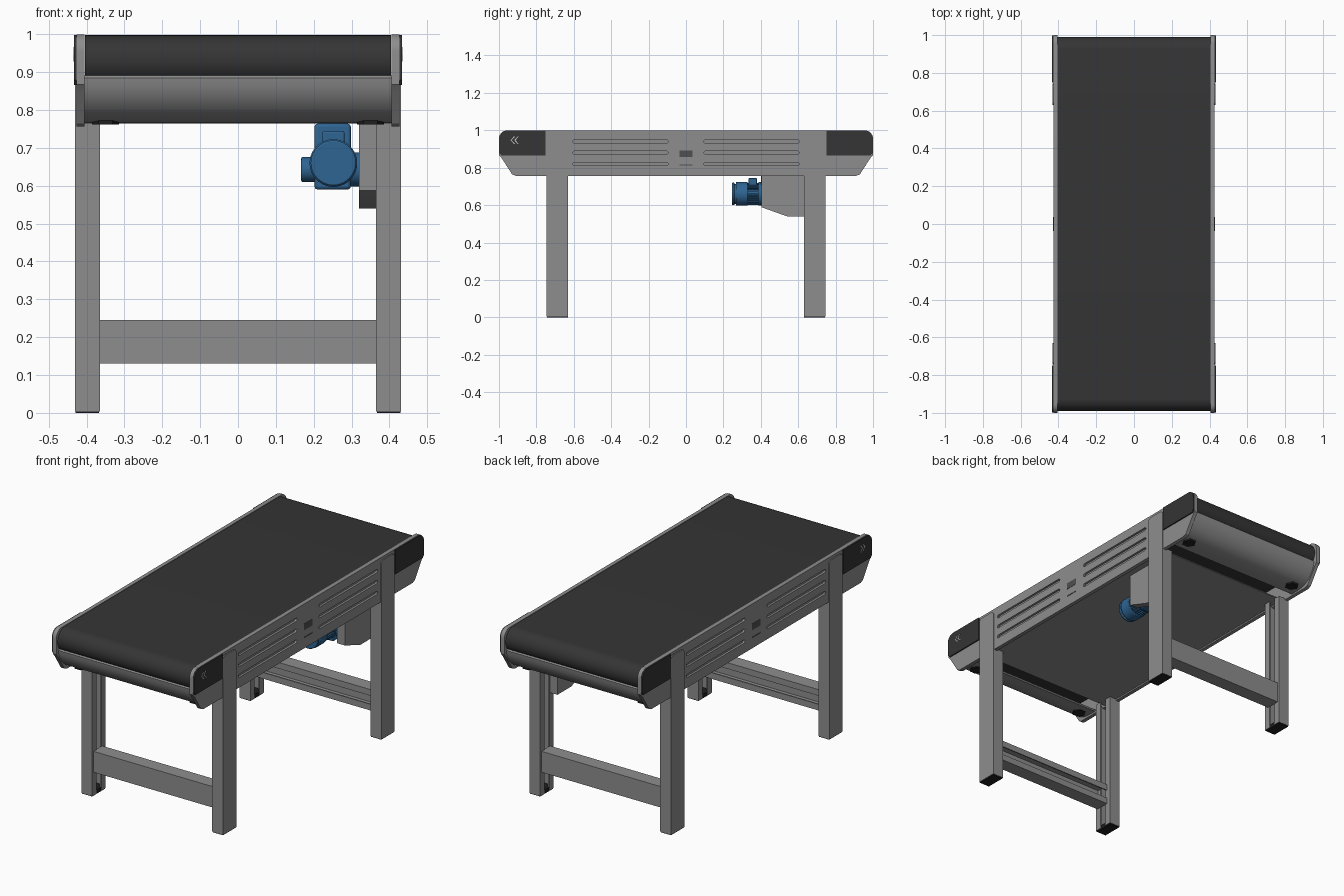
import bpy, bmesh, math
from math import cos, sin, pi

if "Cube" in bpy.data.objects:
    bpy.data.objects.remove(bpy.data.objects["Cube"])


def material(name, rgb):
    m = bpy.data.materials.new(name)
    m.diffuse_color = (*rgb, 1)
    m.use_nodes = True
    m.node_tree.nodes["Principled BSDF"].inputs["Base Color"].default_value = m.diffuse_color
    return m


GREY = material("frame grey", (0.27, 0.27, 0.27))
BELT = material("belt charcoal", (0.035, 0.035, 0.035))
BLACK = material("rubber black", (0.014, 0.014, 0.014))
BLUE = material("motor blue", (0.028, 0.13, 0.29))
DARK = material("badge dark grey", (0.08, 0.08, 0.08))
LIGHT = material("arrow light grey", (0.6, 0.6, 0.6))

ORDER = {"x": lambda p, h: (h, p[0], p[1]),
         "y": lambda p, h: (p[0], h, p[1]),
         "z": lambda p, h: (p[0], p[1], h)}


def prism(name, outlines, axis, a, b, mat):
    """Extrude one outline, or a list of them, along an axis from a to b."""
    if not isinstance(outlines[0][0], (tuple, list)):
        outlines = [outlines]
    bm = bmesh.new()
    for pts in outlines:
        lo = [bm.verts.new(ORDER[axis](p, a)) for p in pts]
        hi = [bm.verts.new(ORDER[axis](p, b)) for p in pts]
        bm.faces.new(lo)
        bm.faces.new(hi)
        for i in range(len(pts)):
            j = (i + 1) % len(pts)
            bm.faces.new((lo[i], lo[j], hi[j], hi[i]))
    bmesh.ops.recalc_face_normals(bm, faces=bm.faces)
    me = bpy.data.meshes.new(name)
    bm.to_mesh(me)
    bm.free()
    me.materials.append(mat)
    ob = bpy.data.objects.new(name, me)
    bpy.context.collection.objects.link(ob)
    return ob


def rect(u0, u1, v0, v1):
    return [(u0, v0), (u1, v0), (u1, v1), (u0, v1)]


def arc(cu, cv, r, start, end, n):
    return [(cu + r * cos(math.radians(start + (end - start) * i / n)),
             cv + r * sin(math.radians(start + (end - start) * i / n))) for i in range(n + 1)]


def circle(cu, cv, r, n=32):
    return arc(cu, cv, r, 0, 360, n)[:-1]


def flip(pts, s):
    return [(p[0] * s, p[1]) for p in pts]


def bevel(ob, width, segments=2):
    m = ob.modifiers.new("Bevel", "BEVEL")
    m.width, m.segments, m.limit_method = width, segments, "ANGLE"
    return ob


def channel(u_back, u_open, v0, v1, t, lip):
    """Lipped C section, closed at u_back and open at u_open."""
    s = t if u_open > u_back else -t
    return [(u_back, v0), (u_open, v0), (u_open, v0 + lip), (u_open - s, v0 + lip),
            (u_open - s, v0 + t), (u_back + s, v0 + t), (u_back + s, v1 - t),
            (u_open - s, v1 - t), (u_open - s, v1 - lip), (u_open, v1 - lip),
            (u_open, v1), (u_back, v1)]


# Belt loop around the two end rollers
prism("belt", arc(0.924, 0.932, 0.066, -90, 90, 18) + arc(-0.924, 0.932, 0.066, 90, 270, 18),
      "x", -0.404, 0.404, BELT)

# Side plates with grooves, end caps and badges
half = arc(0.955, 0.955, 0.045, 90, 0, 8) + [(1.0, 0.868), (0.985, 0.85), (0.93, 0.765), (0.91, 0.756)]
plate = half + flip(half, -1)[::-1]
cap = [(0.75, 0.998)] + arc(0.955, 0.955, 0.043, 90, 0, 8) + [(0.998, 0.88), (0.988, 0.866), (0.75, 0.866)]
slots = []
for y in (-0.35, 0.35):
    for z in (0.82, 0.88, 0.94):
        slots.append(arc(y + 0.245, z, 0.009, -90, 90, 6) + arc(y - 0.245, z, 0.009, 90, 270, 6))

for s, side in ((1, "right"), (-1, "left")):
    panel = prism(side + "_side_plate", plate, "x", s * 0.405, s * 0.426, GREY)
    cutter = prism(side + "_groove_cutter", slots, "x", s * 0.414, s * 0.44, GREY)
    cutter.hide_render = True
    mod = panel.modifiers.new("Grooves", "BOOLEAN")
    mod.operation, mod.solver, mod.object = "DIFFERENCE", "EXACT", cutter
    graph = bpy.context.evaluated_depsgraph_get()
    mesh = bpy.data.meshes.new_from_object(panel.evaluated_get(graph))
    panel.modifiers.clear()
    panel.data = mesh
    bpy.data.objects.remove(cutter)

    for e in (1, -1):
        prism(side + "_end_cap", flip(cap, e), "x", s * 0.425, s * 0.433, BELT)
    prism(side + "_badge", [rect(-0.036, 0.036, 0.856, 0.891), rect(-0.036, 0.036, 0.812, 0.818)],
          "x", s * 0.425, s * 0.4275, DARK)
    chevrons = [[(y, 0.947), (y + 0.017, 0.966), (y + 0.023, 0.966), (y + 0.006, 0.947),
                 (y + 0.023, 0.928), (y + 0.017, 0.928)] for y in (-0.938, -0.918)]
    prism(side + "_direction_arrow", chevrons, "x", s * 0.432, s * 0.4345, LIGHT)

# Curved guards under each end, with drain plugs
skin = [(0.982, 0.885), (0.978, 0.86), (0.965, 0.83), (0.945, 0.803), (0.92, 0.783),
        (0.89, 0.771), (0.85, 0.766), (0.80, 0.765)]
guard = skin + [(y - 0.007, z + 0.006) for y, z in skin[::-1]]
for e, end in ((1, "back"), (-1, "front")):
    prism(end + "_end_guard", flip(guard, e), "x", -0.405, 0.405, GREY)
    for s in (1, -1):
        prism(end + "_drain_plug", circle(s * 0.35, e * 0.865, 0.036, 6), "z", 0.762, 0.772, BLACK)

# Bottom pan between the side plates
prism("bottom_pan", rect(-0.405, 0.405, -0.72, 0.72), "z", 0.764, 0.77, GREY)

# Legs: lipped channels open to the inside, brackets on the plates, feet
for e, end in ((1, "back"), (-1, "front")):
    y0, y1 = sorted((e * 0.63, e * 0.745))
    for s, side in ((1, "right"), (-1, "left")):
        name = end + "_" + side
        prism(name + "_leg", channel(s * 0.431, s * 0.365, y0, y1, 0.007, 0.036), "z", 0.004, 0.764, GREY)
        bracket = rect(y0, y1, 0.755, 0.96) [:2] + arc(y1 - 0.02, 0.965, 0.02, 0, 90, 5) \
            + arc(y0 + 0.02, 0.965, 0.02, 90, 180, 5)
        prism(name + "_leg_bracket", bracket, "x", s * 0.42, s * 0.431, GREY)
        xa, xb = sorted((s * 0.367, s * 0.429))
        prism(name + "_foot", rect(xa, xb, y0 + 0.002, y1 - 0.002), "z", 0, 0.022, BLACK)
    # Cross bar: channel with its closed face outwards
    prism(end + "_cross_bar", channel(e * 0.733, e * 0.655, 0.13, 0.245, 0.007, 0.034),
          "x", -0.368, 0.368, GREY)

# Drive housing beside the back right leg
prism("drive_housing", [(0.405, 0.766), (0.405, 0.588), (0.54, 0.54), (0.66, 0.54), (0.66, 0.766)],
      "x", 0.32, 0.366, GREY)

# Gear box with its shaft, side cover and motor flange
bevel(prism("gear_box", rect(0.202, 0.298, 0.59, 0.764), "y", 0.402, 0.53, BLUE), 0.008)
prism("gear_shaft", circle(0.465, 0.643, 0.045), "x", 0.295, 0.322, BLUE)
bevel(prism("gear_side_cover", circle(0.465, 0.643, 0.033), "x", 0.167, 0.205, BLUE), 0.004)
prism("motor_flange", circle(0.252, 0.66, 0.063), "y", 0.388, 0.404, BLUE)

# Motor: finned body, fan cover and terminal box
fins = []
for i in range(28):
    a = 2 * pi * i / 28
    for da, r in ((-0.05, 0.051), (-0.04, 0.059), (0.04, 0.059), (0.05, 0.051)):
        fins.append((0.252 + r * cos(a + da), 0.66 + r * sin(a + da)))
prism("motor_body", fins, "y", 0.325, 0.39, BLUE)
bevel(prism("fan_cover", circle(0.252, 0.66, 0.063, 40), "y", 0.266, 0.33, BLUE), 0.004)
prism("fan_neck", circle(0.252, 0.66, 0.054), "y", 0.258, 0.27, BLUE)
bevel(prism("rain_cap", circle(0.252, 0.66, 0.06, 40), "y", 0.246, 0.26, BLUE), 0.004)
bevel(prism("terminal_box", rect(0.223, 0.281, 0.335, 0.38), "z", 0.70, 0.744, BLUE), 0.004)

# Smooth the curved parts, keep edges sharp
bpy.ops.object.select_all(action="SELECT")
bpy.context.view_layer.objects.active = bpy.data.objects["belt"]
bpy.ops.object.shade_smooth_by_angle(angle=math.radians(30))
